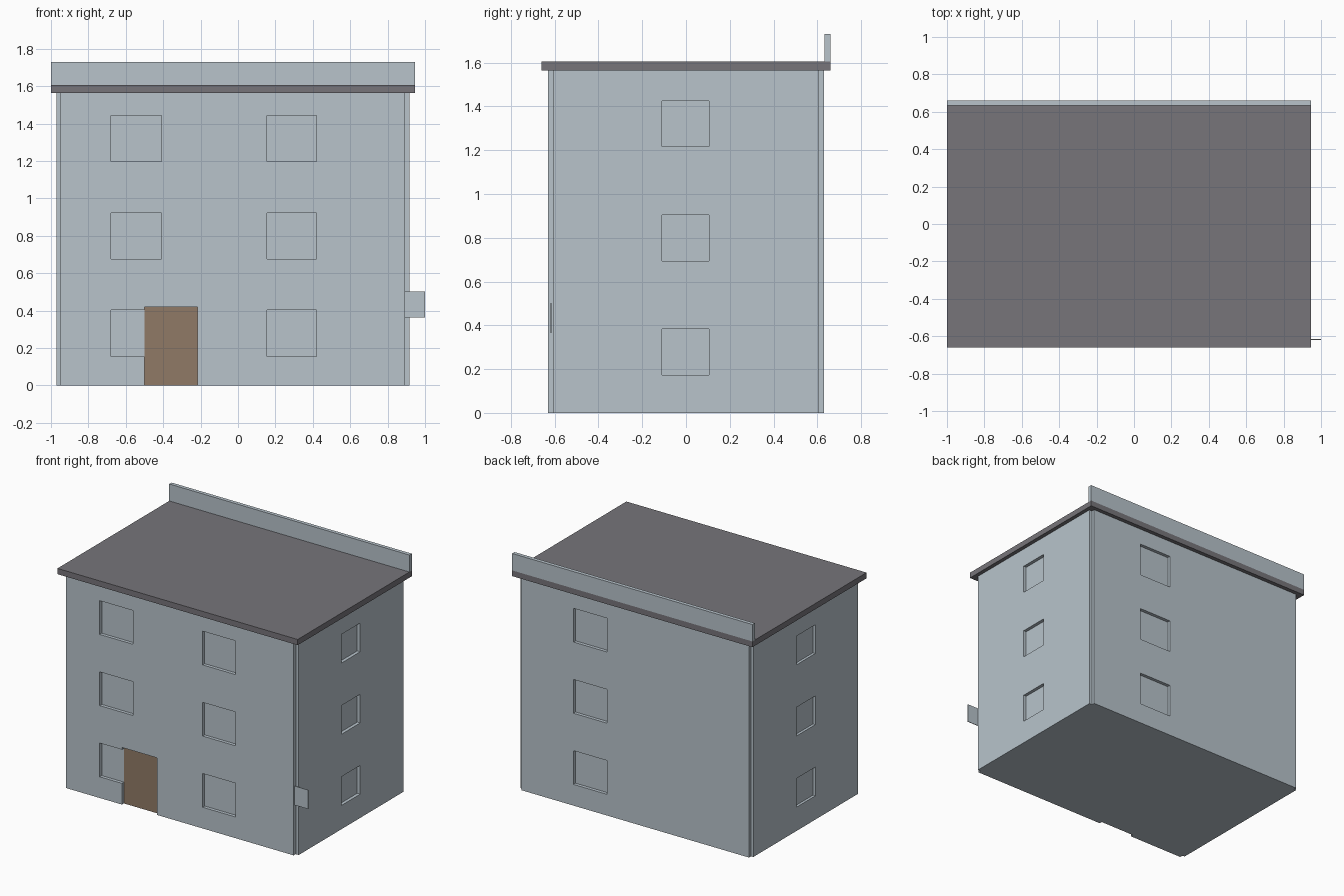
import bpy
import bmesh

cube = bpy.data.objects.get("Cube")
if cube:
    bpy.data.objects.remove(cube, do_unlink=True)


def material(name, rgb):
    mat = bpy.data.materials.new(name)
    mat.use_nodes = True
    colour = (*rgb, 1)
    mat.diffuse_color = colour
    mat.node_tree.nodes["Principled BSDF"].inputs["Base Color"].default_value = colour
    return mat


PLASTER = material("pale blue grey plaster", (0.48, 0.55, 0.60))
SLATE = material("dark grey roof", (0.184, 0.178, 0.195))
WOOD = material("brown door", (0.28, 0.195, 0.133))


def finish(name, bm, mat):
    bmesh.ops.recalc_face_normals(bm, faces=bm.faces)
    mesh = bpy.data.meshes.new(name)
    bm.to_mesh(mesh)
    bm.free()
    mesh.materials.append(mat)
    obj = bpy.data.objects.new(name, mesh)
    bpy.context.collection.objects.link(obj)
    return obj


def box(name, xs, ys, zs, mat):
    bm = bmesh.new()
    bmesh.ops.create_cube(bm, size=1)
    for v in bm.verts:
        for i, (lo, hi) in enumerate((xs, ys, zs)):
            v.co[i] = lo if v.co[i] < 0 else hi
    return finish(name, bm, mat)


def wall(name, axis, outer, inner, span, openings):
    """Slab facing along axis, with rectangular openings (u0, u1, z0, z1)."""
    bm = bmesh.new()

    def vert(u, z):
        return bm.verts.new((outer, u, z) if axis == 0 else (u, outer, z))

    us = sorted({*span, *(u for o in openings for u in o[:2])})
    zs = sorted({0, HEIGHT, *(z for o in openings for z in o[2:])})
    for u0, u1 in zip(us, us[1:]):
        for z0, z1 in zip(zs, zs[1:]):
            u, z = (u0 + u1) / 2, (z0 + z1) / 2
            if not any(a < u < b and c < z < d for a, b, c, d in openings):
                bm.faces.new([vert(u0, z0), vert(u1, z0), vert(u1, z1), vert(u0, z1)])
    bmesh.ops.remove_doubles(bm, verts=bm.verts, dist=0.0001)
    # Give the slab its thickness
    new = bmesh.ops.extrude_face_region(bm, geom=bm.faces[:], use_keep_orig=True)
    for item in new["geom"]:
        if isinstance(item, bmesh.types.BMVert):
            item.co[axis] = inner
    bmesh.ops.recalc_face_normals(bm, faces=bm.faces)
    bmesh.ops.dissolve_limit(bm, angle_limit=0.01, verts=bm.verts, edges=bm.edges)
    return finish(name, bm, PLASTER)


def column(u0, u1, sill, height):
    """One window opening on each of the three floors."""
    return [(u0, u1, sill + i * FLOOR, sill + i * FLOOR + height) for i in range(3)]


HEIGHT, FLOOR = 1.564, 0.521
X0, X1, Y = -0.951, 0.892, 0.606     # inner core
OX0, OX1, OY = -0.97, 0.916, 0.63    # outer wall faces
DOOR = (-0.499, -0.216, 0, 0.418)

# Core behind the recessed openings
box("building_core", (X0, X1), (-Y, Y), (0, HEIGHT), PLASTER)

# Outer walls, leaving small notches at the corners
front = column(-0.679, -0.409, 0.155, 0.247) + column(0.155, 0.419, 0.155, 0.247)
wall("front_wall", 1, -OY, -Y, (X0, X1), front + [DOOR])
wall("back_wall", 1, OY, Y, (X0, X1), column(0.20, 0.47, 0.155, 0.247))
side = column(-0.11, 0.105, 0.174, 0.21)
wall("left_wall", 0, OX1, X1, (-Y, Y), side)
wall("right_wall", 0, OX0, X0, (-Y, Y), side)

# Door set into its opening
box("door", DOOR[:2], (-Y - 0.002, -Y + 0.002), DOOR[2:], WOOD)

# Roof slab and rear parapet
box("roof", (-1, 0.945), (-0.66, 0.66), (HEIGHT, 1.606), SLATE)
box("rear_parapet", (-1, 0.945), (0.633, 0.66), (1.606, 1.73), PLASTER)

# Thin sign plate projecting from the front corner
box("corner_plate", (X1, 1), (-0.619, -0.615), (0.364, 0.503), PLASTER)
